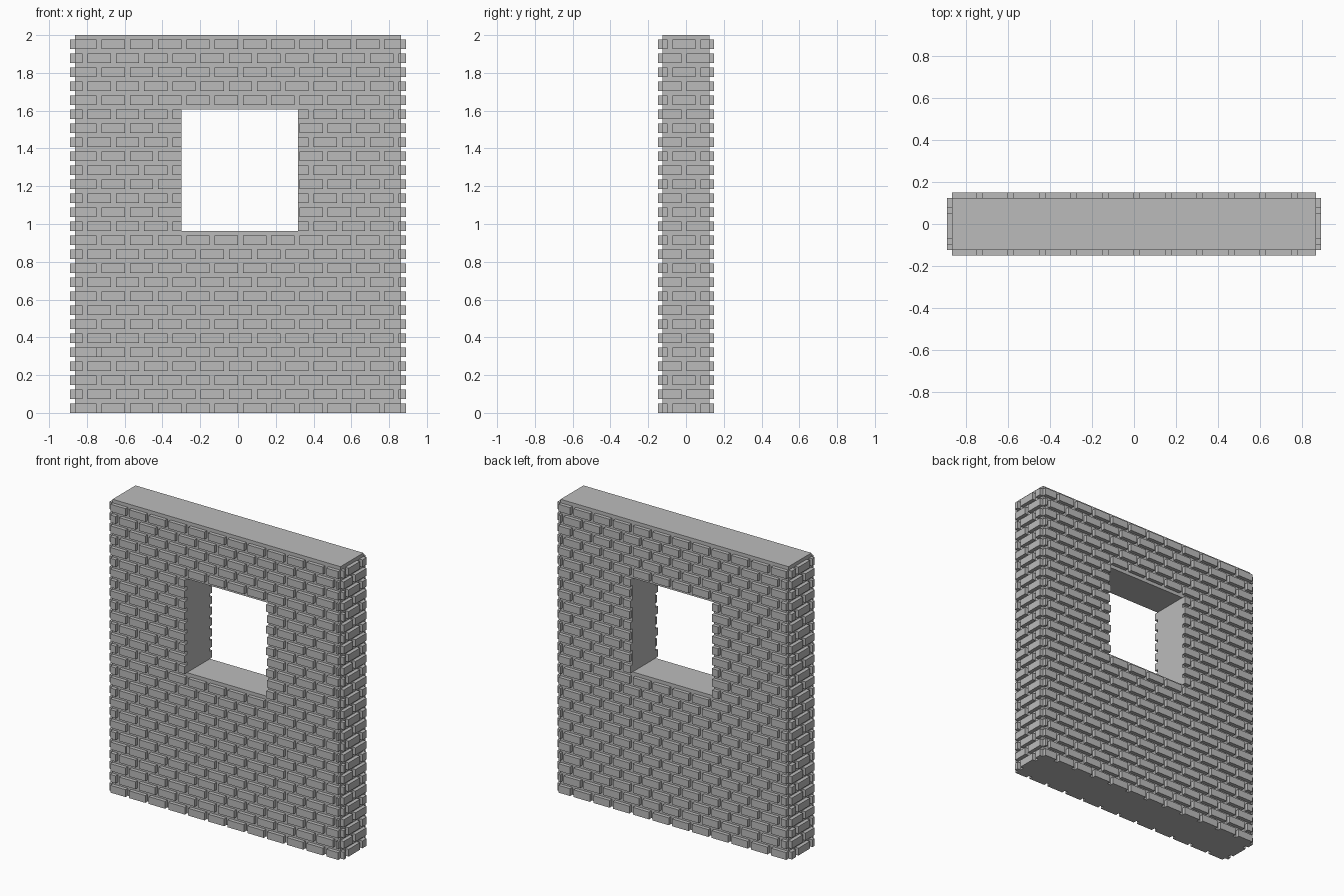
import bpy
import bmesh
from mathutils import Matrix, Vector

cube = bpy.data.objects.get("Cube")
if cube:
    bpy.data.objects.remove(cube, do_unlink=True)

# Wall dimensions
HALF_X, HALF_Y, HEIGHT = 0.864, 0.124, 2.0
RAISE = 0.025                      # how far the bricks stand proud
ROWS = 27
ROW_PITCH = HEIGHT / ROWS
BRICK_H = 0.05
PITCH, GAP = 0.1496, 0.026         # brick spacing and mortar width
WIN_L, WIN_R = -0.30, 0.318
WIN_B = 13 * ROW_PITCH
WIN_T = 21 * ROW_PITCH + BRICK_H

stone = bpy.data.materials.new("grey_stone")
stone.use_nodes = True
stone.diffuse_color = (0.5, 0.5, 0.5, 1)
bsdf = stone.node_tree.nodes["Principled BSDF"]
bsdf.inputs["Base Color"].default_value = (0.5, 0.5, 0.5, 1)
bsdf.inputs["Roughness"].default_value = 0.9


def finish(bm, name):
    bmesh.ops.recalc_face_normals(bm, faces=bm.faces)
    mesh = bpy.data.meshes.new(name)
    bm.to_mesh(mesh)
    bm.free()
    mesh.materials.append(stone)
    obj = bpy.data.objects.new(name, mesh)
    bpy.context.collection.objects.link(obj)
    return obj


def add_box(bm, low, high):
    low, high = Vector(low), Vector(high)
    place = Matrix.Translation((low + high) / 2) @ Matrix.Diagonal((*(high - low), 1))
    bmesh.ops.create_cube(bm, size=1, matrix=place)


def course(row, half, first_gap):
    """Brick spans along one row, with alternate rows shifted half a brick."""
    start = first_gap + (PITCH / 2 if row % 2 else 0)
    start -= PITCH * 20
    for i in range(40):
        a = max(start + i * PITCH + GAP, -half)
        b = min(start + (i + 1) * PITCH, half)
        if b - a > 0.005:
            yield a, b


def around_window(a, b, row):
    """Trim a span where its row passes the window opening."""
    if not 13 <= row <= 21:
        return [(a, b)]
    parts = [(a, min(b, WIN_L)), (max(a, WIN_R), b)]
    return [(p, q) for p, q in parts if q - p > 0.005]


# Wall core: a slab with a window opening, extruded front to back
bm = bmesh.new()
xs = (-HALF_X, WIN_L, WIN_R, HALF_X)
zs = (0, WIN_B, WIN_T, HEIGHT)
grid = [[bm.verts.new((x, -HALF_Y, z)) for z in zs] for x in xs]
for i in range(3):
    for j in range(3):
        if (i, j) != (1, 1):
            bm.faces.new((grid[i][j], grid[i + 1][j], grid[i + 1][j + 1], grid[i][j + 1]))
extruded = bmesh.ops.extrude_face_region(bm, geom=bm.faces[:], use_keep_orig=True)
moved = [g for g in extruded["geom"] if isinstance(g, bmesh.types.BMVert)]
bmesh.ops.translate(bm, verts=moved, vec=(0, 2 * HALF_Y, 0))
finish(bm, "wall_core")

# Bricks on the front and back faces
for name, side in (("front_bricks", -1), ("back_bricks", 1)):
    bm = bmesh.new()
    y0, y1 = sorted((side * HALF_Y, side * (HALF_Y + RAISE)))
    for row in range(ROWS):
        z = row * ROW_PITCH
        for a, b in course(row, HALF_X, 0):
            for p, q in around_window(a, b, row):
                add_box(bm, (p, y0, z), (q, y1, z + BRICK_H))
    finish(bm, name)

# Bricks on the two ends
for name, side in (("left_end_bricks", 1), ("right_end_bricks", -1)):
    bm = bmesh.new()
    x0, x1 = sorted((side * HALF_X, side * (HALF_X + RAISE)))
    for row in range(ROWS):
        z = row * ROW_PITCH
        for a, b in course(row, HALF_Y, -0.098):
            add_box(bm, (x0, a, z), (x1, b, z + BRICK_H))
    finish(bm, name)

# Small chip of mortar filling one joint low on the front
bm = bmesh.new()
z = 4 * ROW_PITCH
x = -5 * PITCH
add_box(bm, (x, -HALF_Y - RAISE / 2, z), (x + GAP, -HALF_Y, z + BRICK_H))
finish(bm, "mortar_chip")
